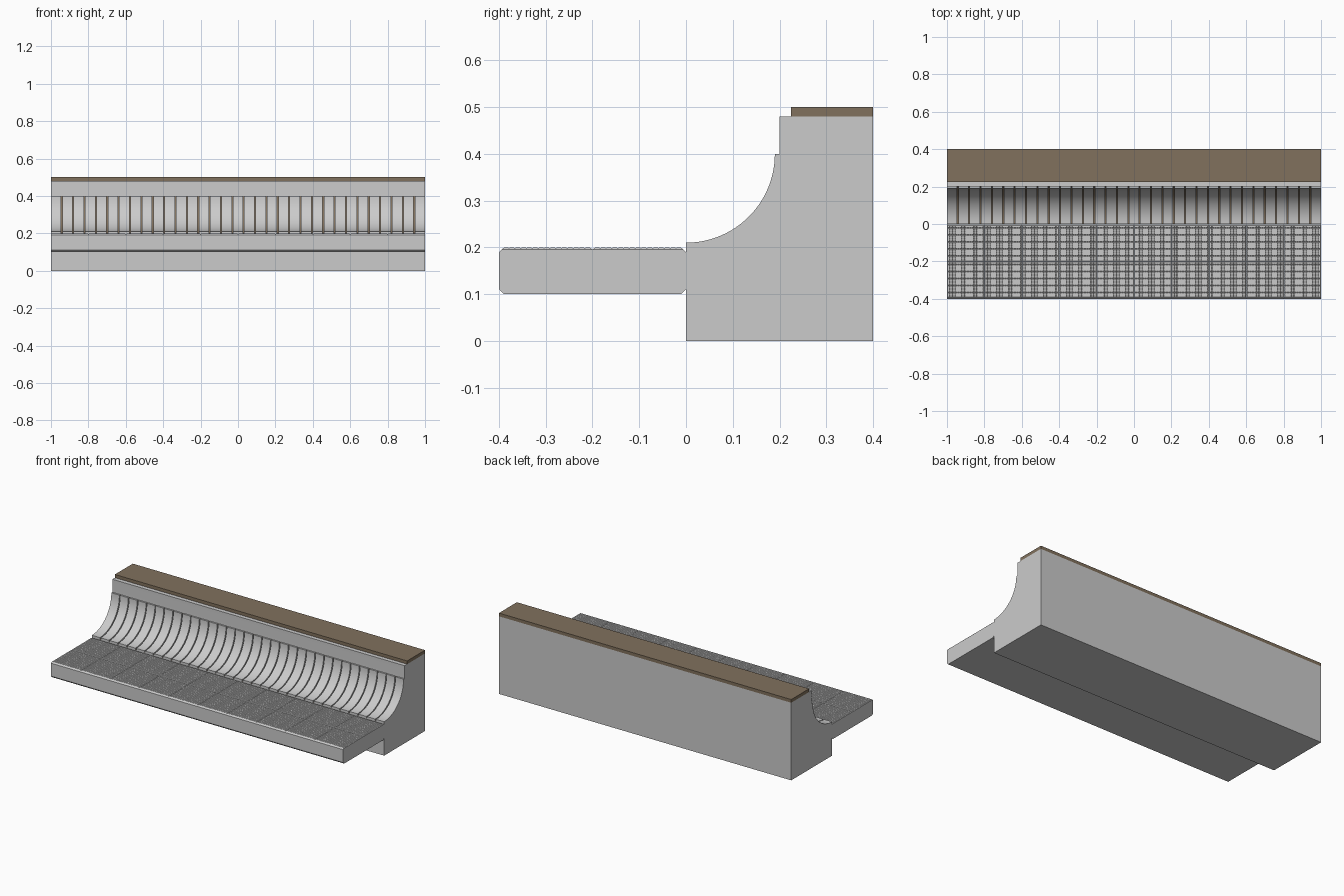
import bpy, bmesh, math

if "Cube" in bpy.data.objects:
    bpy.data.objects.remove(bpy.data.objects["Cube"])


def make_object(name, bm, smooth=False):
    bmesh.ops.recalc_face_normals(bm, faces=bm.faces)
    me = bpy.data.meshes.new(name)
    bm.to_mesh(me)
    bm.free()
    ob = bpy.data.objects.new(name, me)
    bpy.context.collection.objects.link(ob)
    if smooth:
        bpy.ops.object.select_all(action='DESELECT')
        ob.select_set(True)
        bpy.context.view_layer.objects.active = ob
        bpy.ops.object.shade_smooth_by_angle(angle=math.radians(30))
    return ob


def extrude_profile(bm, profile, x0, x1):
    """Closed (y, z) profile swept along x."""
    a = [bm.verts.new((x0, y, z)) for y, z in profile]
    b = [bm.verts.new((x1, y, z)) for y, z in profile]
    bm.faces.new(a)
    bm.faces.new(b[::-1])
    n = len(a)
    return [bm.faces.new((a[i], b[i], b[(i + 1) % n], a[(i + 1) % n])) for i in range(n)]


def frustum(bm, x0, x1, y0, y1, z0, z1, inset):
    """Tapered block without a hidden bottom face."""
    def ring(d, z):
        return [bm.verts.new(p) for p in ((x0 + d, y0 + d, z), (x1 - d, y0 + d, z),
                                          (x1 - d, y1 - d, z), (x0 + d, y1 - d, z))]
    lo, hi = ring(0, z0), ring(inset, z1)
    bm.faces.new(hi)
    for i in range(4):
        j = (i + 1) % 4
        bm.faces.new((lo[i], lo[j], hi[j], hi[i]))


def arc(radius, steps=24):
    """Quarter cove centred on y=0, z=0.4, from bottom to top."""
    return [(radius * math.sin(t), 0.4 - radius * math.cos(t))
            for t in (i * math.pi / 2 / steps for i in range(steps + 1))]


brown = bpy.data.materials.new("brown")
brown.diffuse_color = (0.22, 0.165, 0.11, 1)
brown.use_nodes = True
brown.node_tree.nodes["Principled BSDF"].inputs["Base Color"].default_value = brown.diffuse_color

# Wall body with the concave cove; the cove face is brown between the ribs
STEPS = 24
bm = bmesh.new()
sides = extrude_profile(bm, [(0, 0)] + arc(0.2) + [(0.2, 0.48), (0.4, 0.48), (0.4, 0)], -1, 1)
for f in sides[1:STEPS + 1]:
    f.material_index = 1
wall = make_object("wall_body", bm, True)
wall.data.materials.append(None)
wall.data.materials.append(brown)

# Curved cladding panels separated by narrow gaps
COUNT, GAP = 33, 0.006
pitch = (2 + GAP) / COUNT
bm = bmesh.new()
for i in range(COUNT):
    x = -1 + i * pitch
    extrude_profile(bm, arc(0.19) + arc(0.2)[::-1], x, x + pitch - GAP)
make_object("cove_panels", bm, True)

# Brown top cap
bm = bmesh.new()
extrude_profile(bm, [(0.225, 0.48), (0.225, 0.5), (0.4, 0.5), (0.4, 0.48)], -1, 1)
make_object("top_cap", bm).data.materials.append(brown)

# Walkway slab with chamfered long edges
bm = bmesh.new()
extrude_profile(bm, [(-0.4, 0.11), (-0.4, 0.19), (-0.395, 0.195), (-0.005, 0.195),
                     (0, 0.19), (0, 0.11), (-0.01, 0.1), (-0.39, 0.1)], -1, 1)
make_object("walkway_slab", bm)

# Floor tiles with bevelled edges and a fine grid of studs
N = 15
tiles, studs = bmesh.new(), bmesh.new()
for ix in range(10):
    for y0, y1 in ((-0.395, -0.2), (-0.2, -0.005)):
        x0, x1 = -1 + ix * 0.2, -0.8 + ix * 0.2
        frustum(tiles, x0, x1, y0, y1, 0.195, 0.1985, 0.0035)
        sx, sy = (x1 - x0 - 0.008) / N, (y1 - y0 - 0.008) / N
        for i in range(N):
            for j in range(N):
                px, py = x0 + 0.004 + i * sx, y0 + 0.004 + j * sy
                frustum(studs, px + 0.001, px + sx - 0.001,
                        py + 0.001, py + sy - 0.001, 0.1985, 0.2, 0.001)
make_object("floor_tiles", tiles)
make_object("floor_studs", studs)
